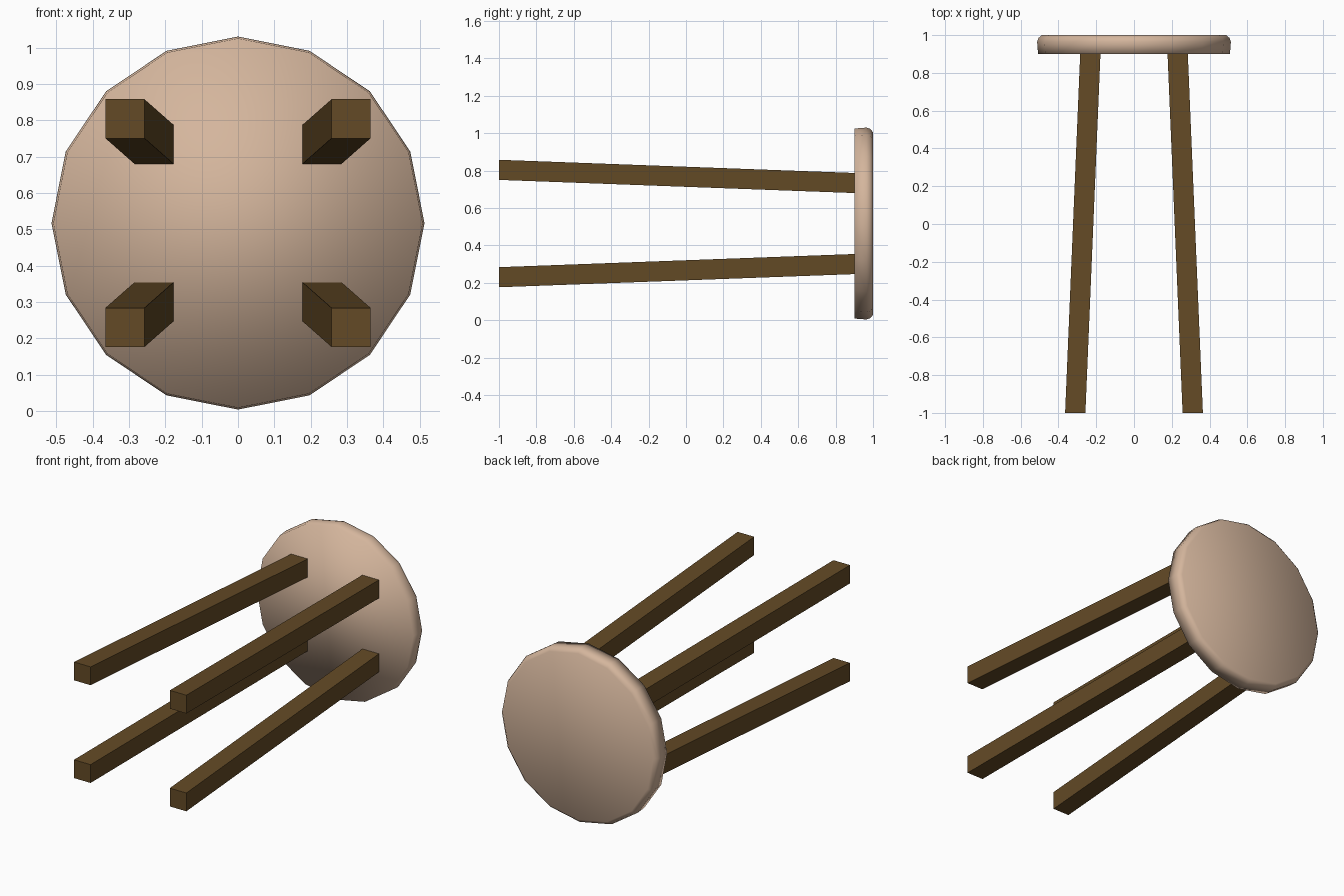
import bpy, bmesh, math

if "Cube" in bpy.data.objects:
    bpy.data.objects.remove(bpy.data.objects["Cube"])

CZ = 0.517  # height of the stool's axis (the stool lies on its side)


def material(name, rgb):
    m = bpy.data.materials.new(name)
    m.diffuse_color = (*rgb, 1)
    m.use_nodes = True
    m.node_tree.nodes["Principled BSDF"].inputs["Base Color"].default_value = m.diffuse_color
    return m


def make_object(name, bm, mat, smooth):
    bmesh.ops.recalc_face_normals(bm, faces=bm.faces)
    for f in bm.faces:
        f.smooth = smooth
    me = bpy.data.meshes.new(name)
    bm.to_mesh(me)
    bm.free()
    me.materials.append(mat)
    ob = bpy.data.objects.new(name, me)
    bpy.context.collection.objects.link(ob)


def loft(bm, rings):
    """Skin a list of point rings and cap both ends."""
    loops = [[bm.verts.new(p) for p in r] for r in rings]
    n = len(loops[0])
    for a, b in zip(loops, loops[1:]):
        for i in range(n):
            j = (i + 1) % n
            bm.faces.new((a[i], a[j], b[j], b[i]))
    bm.faces.new(loops[0])
    bm.faces.new(loops[-1])


seat_mat = material("pale wood", (0.66, 0.465, 0.335))
leg_mat = material("dark wood", (0.125, 0.068, 0.019))

# Seat: 16-sided disc with a rounded rim on the sitting side
profile = [(0.9, 0.508), (0.965, 0.513), (0.985, 0.506), (1.0, 0.488)]
bm = bmesh.new()
loft(bm, [[(r * math.sin(i * math.tau / 16), y, CZ + r * math.cos(i * math.tau / 16))
           for i in range(16)] for y, r in profile])
make_object("seat", bm, seat_mat, True)

# Legs: four square bars splaying away from the seat
# (y, x centre, z offset from axis)
stations = [(-1.0, 0.311, 0.287), (0.905, 0.231, 0.2165)]
H = 0.0537  # half thickness
for sx, side in ((-1, "left"), (1, "right")):
    for sz, level in ((-1, "lower"), (1, "upper")):
        bm = bmesh.new()
        loft(bm, [[(sx * x + dx * H, y, CZ + sz * z + dz * H)
                   for dx, dz in ((-1, -1), (1, -1), (1, 1), (-1, 1))]
                  for y, x, z in stations])
        make_object(f"{level}_{side}_leg", bm, leg_mat, False)
